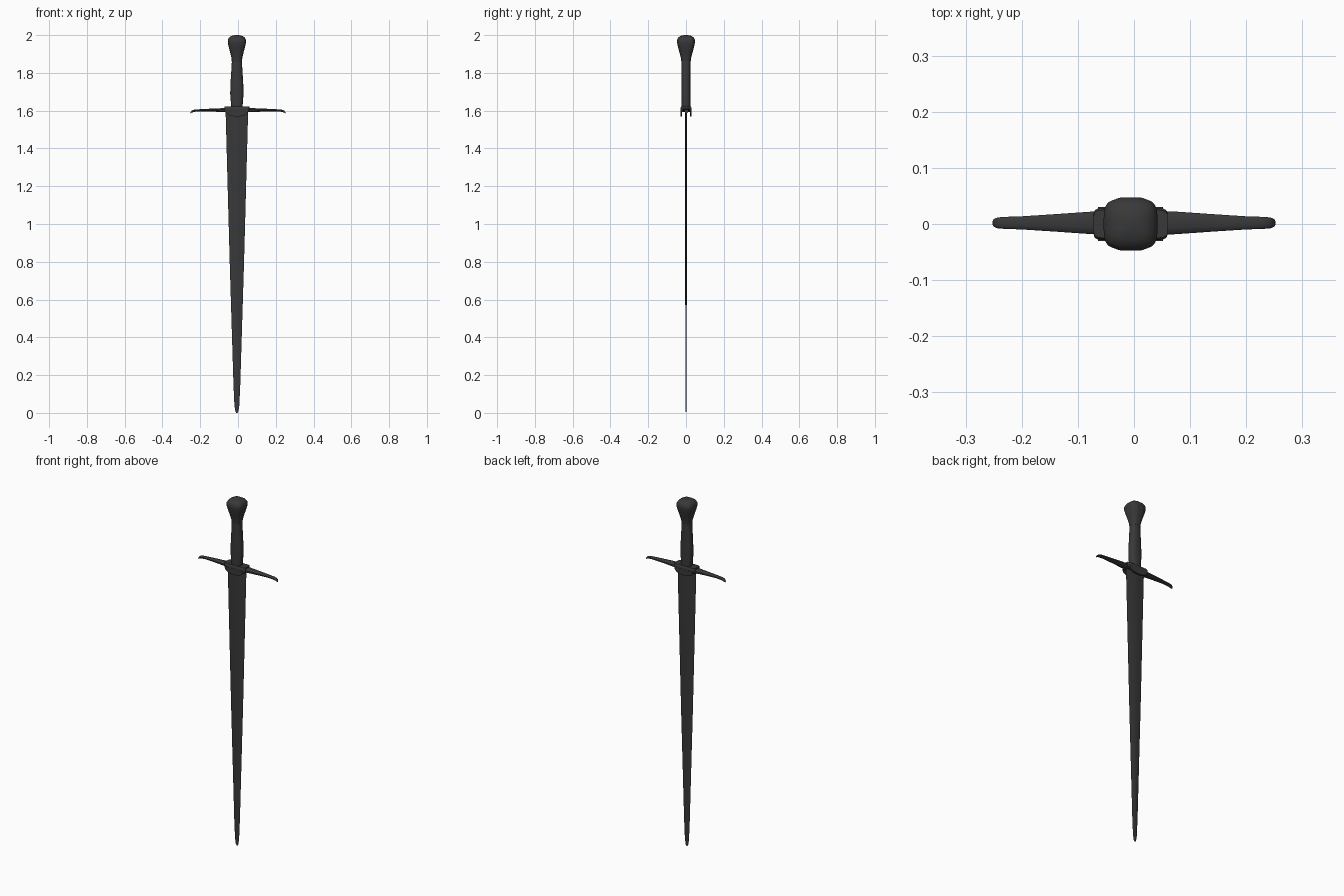
import bpy, bmesh, math

if "Cube" in bpy.data.objects:
    bpy.data.objects.remove(bpy.data.objects["Cube"])

AX = -0.006  # sword axis, slightly left of the guard centre

steel = bpy.data.materials.new("dark_steel")
steel.diffuse_color = (0.04, 0.04, 0.04, 1)
steel.use_nodes = True
steel.node_tree.nodes["Principled BSDF"].inputs["Base Color"].default_value = steel.diffuse_color


def loft(name, rings, smooth=40):
    """Skin a list of equal-length point rings and cap both ends."""
    bm = bmesh.new()
    loops = [[bm.verts.new(p) for p in r] for r in rings]
    n = len(loops[0])
    for a, b in zip(loops, loops[1:]):
        for i in range(n):
            j = (i + 1) % n
            bm.faces.new((a[i], a[j], b[j], b[i]))
    bm.faces.new(loops[0][::-1])
    bm.faces.new(loops[-1])
    bmesh.ops.recalc_face_normals(bm, faces=bm.faces)
    me = bpy.data.meshes.new(name)
    bm.to_mesh(me)
    bm.free()
    ob = bpy.data.objects.new(name, me)
    bpy.context.collection.objects.link(ob)
    me.materials.append(steel)
    bpy.ops.object.select_all(action='DESELECT')
    ob.select_set(True)
    bpy.context.view_layer.objects.active = ob
    bpy.ops.object.shade_smooth_by_angle(angle=math.radians(smooth))
    return ob


def section(rx, ry, n, power=2.0, flute=0.0):
    """Superellipse outline, optionally with flutes on the +-y sides."""
    pts = []
    for i in range(n):
        t = 2 * math.pi * (i + 0.5) / n
        c, s = math.cos(t), math.sin(t)
        x = math.copysign(abs(c) ** (2 / power), c)
        y = math.copysign(abs(s) ** (2 / power), s)
        y *= 1 - flute * (0.5 + 0.5 * math.cos(3 * math.pi * x)) * s * s
        pts.append((rx * x, ry * y))
    return pts


def upright(sec, z):
    return [(AX + x, y, z) for x, y in sec]


# Blade: diamond section tapering to a rounded tip
blade = [(0.0, 0.003, 0.001), (0.008, 0.008, 0.0015), (0.04, 0.013, 0.002),
         (0.15, 0.018, 0.003), (0.8, 0.038, 0.0045), (1.61, 0.06, 0.006)]
loft("blade", [upright([(w, 0), (w * .25, t), (-w * .25, t), (-w, 0),
                        (-w * .25, -t), (w * .25, -t)], z) for z, w, t in blade], 10)

# Grip: faceted oval, swelling near the guard
grip = [(1.61, 0.029, 0.024), (1.64, 0.032, 0.024), (1.69, 0.036, 0.024),
        (1.75, 0.034, 0.024), (1.81, 0.030, 0.024), (1.88, 0.026, 0.024)]
loft("grip", [upright(section(rx, ry, 16, 2.5), z) for z, rx, ry in grip])

# Pommel: flared, squarish and fluted, with a domed top
pommel = [(1.86, 0.027, 0.025, 2.4, 0), (1.88, 0.029, 0.028, 2.5, .04),
          (1.91, 0.036, 0.036, 2.8, .08), (1.94, 0.044, 0.044, 3.2, .08),
          (1.96, 0.048, 0.048, 3.5, .07), (1.975, 0.048, 0.048, 3.5, .06),
          (1.988, 0.041, 0.041, 3.2, .03), (1.996, 0.028, 0.028, 2.8, 0),
          (2.0, 0.010, 0.010, 2.2, 0)]
loft("pommel", [upright(section(rx, ry, 40, p, f), z) for z, rx, ry, p, f in pommel])

# Guard block at the centre
loft("guard_block", [upright(section(0.066, ry, 24, 8), z)
                     for z, ry in ((1.592, 0.026), (1.597, 0.029), (1.616, 0.029), (1.621, 0.025))])

# Guard arms: tapering bars with drooping ends, mirrored across x
arms = [(0.03, 1.604, 0.021, 0.012), (0.07, 1.603, 0.021, 0.011),
        (0.14, 1.603, 0.016, 0.008), (0.20, 1.602, 0.012, 0.006),
        (0.23, 1.600, 0.011, 0.006), (0.243, 1.596, 0.010, 0.006),
        (0.250, 1.590, 0.007, 0.004), (0.252, 1.586, 0.003, 0.002)]
arm = loft("guard_arms", [[(x, 0.002 + u, z + v) for u, v in section(ry, rz, 12, 2.6)]
                          for x, z, ry, rz in arms])
arm.modifiers.new("mirror", 'MIRROR').use_axis = (True, False, False)

# Langets: curved plates hanging over the front and back of the blade
outline = [(0.058 * math.cos(math.pi * i / 14), 1.603 - 0.034 * math.sin(math.pi * i / 14) ** 0.7)
           for i in range(15)]
for name, side in (("front_langet", -1), ("back_langet", 1)):
    loft(name, [[(AX + x, side * y, z) for x, z in outline] for y in (0.021, 0.030)])
